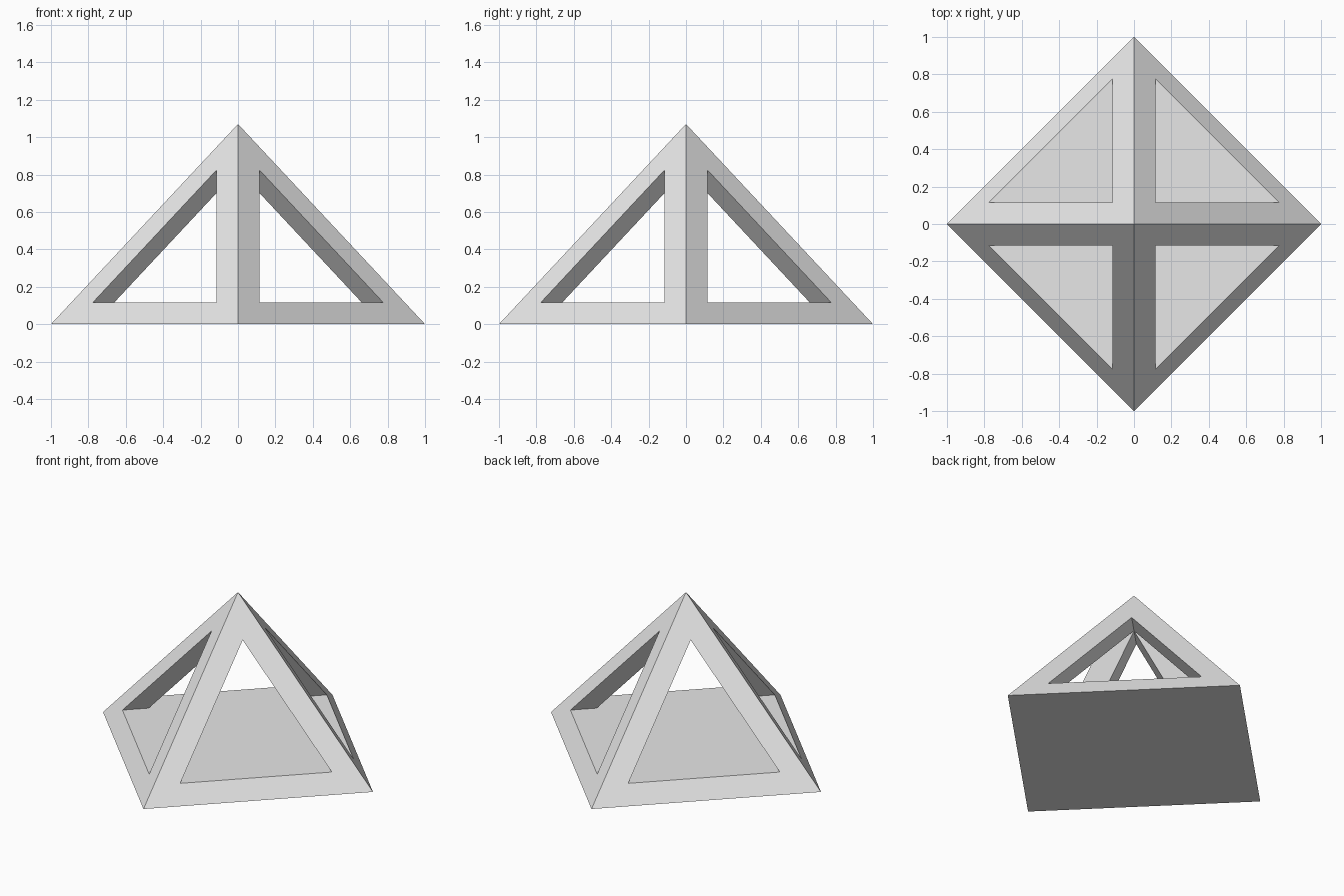
import bpy
import bmesh
from math import pi
from mathutils import Matrix, Vector

cube = bpy.data.objects.get("Cube")
if cube:
    bpy.data.objects.remove(cube, do_unlink=True)

HEIGHT = 1.07              # apex height
BAR = 0.115                # half width of the corner bars
SILL = 0.117               # thickness of the base slab
FAR = 1 - BAR - SILL / HEIGHT     # window corner nearest a pyramid corner
PEAK = HEIGHT * (1 - 2 * BAR)     # top of the window
RIDGE = FAR - BAR                 # inner edge of a corner bar

mat = bpy.data.materials.new("light_grey")
mat.use_nodes = True
GREY = (0.8, 0.8, 0.8, 1)
mat.diffuse_color = GREY
mat.node_tree.nodes["Principled BSDF"].inputs["Base Color"].default_value = GREY

bm = bmesh.new()


def face(points, turn=Matrix.Identity(3)):
    bm.faces.new([bm.verts.new(turn @ Vector(p)) for p in points])


# One wall, repeated around the four sides
floor, base = [], []
for k in range(4):
    turn = Matrix.Rotation(k * pi / 2, 3, "Z")
    apex, corner_a, corner_b = (0, 0, HEIGHT), (1, 0, 0), (0, 1, 0)
    top, low_a, low_b = (BAR, BAR, PEAK), (FAR, BAR, SILL), (BAR, FAR, SILL)
    in_top, in_a, in_b = (0, 0, PEAK), (RIDGE, 0, SILL), (0, RIDGE, SILL)
    # Sloping triangular frame around the window
    face((corner_a, corner_b, low_b, low_a), turn)
    face((corner_b, apex, top, low_b), turn)
    face((apex, corner_a, low_a, top), turn)
    # Inner sides of the two corner bars
    face((low_a, in_a, in_top, top), turn)
    face((low_b, top, in_top, in_b), turn)
    floor += [turn @ Vector(p) for p in (in_a, low_a, low_b)]
    base.append(turn @ Vector(corner_a))

# Floor inside and flat underside
face(floor)
face(base[::-1])

bmesh.ops.remove_doubles(bm, verts=bm.verts, dist=0.0001)
bmesh.ops.recalc_face_normals(bm, faces=bm.faces)
mesh = bpy.data.meshes.new("pyramid_frame")
bm.to_mesh(mesh)
bm.free()
mesh.materials.append(mat)
bpy.context.collection.objects.link(bpy.data.objects.new("pyramid_frame", mesh))
